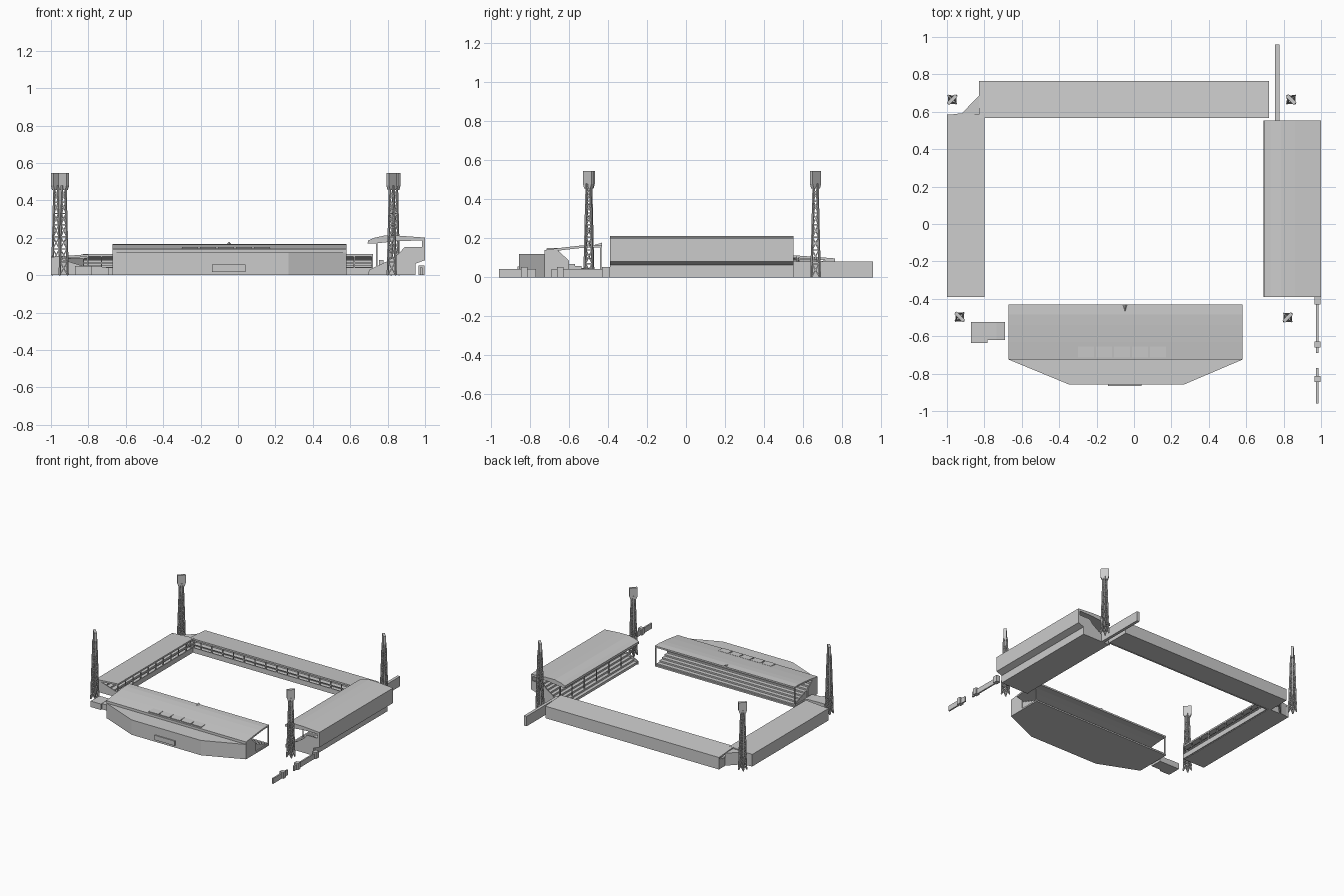
import bpy, bmesh, math
from mathutils import Vector, Matrix

if "Cube" in bpy.data.objects:
    bpy.data.objects.remove(bpy.data.objects["Cube"])


def make(name, verts, faces, smooth=False):
    me = bpy.data.meshes.new(name)
    bm = bmesh.new()
    vs = [bm.verts.new(v) for v in verts]
    for f in faces:
        bm.faces.new([vs[i] for i in f])
    bmesh.ops.recalc_face_normals(bm, faces=bm.faces[:])
    bm.to_mesh(me)
    bm.free()
    ob = bpy.data.objects.new(name, me)
    bpy.context.collection.objects.link(ob)
    return ob


def prism(name, pts, a, b, axis):
    """Extrude a 2D outline from a to b along the given axis."""
    put = {'x': lambda p, t: (t, p[0], p[1]),
           'y': lambda p, t: (p[0], t, p[1]),
           'z': lambda p, t: (p[0], p[1], t)}[axis]
    n = len(pts)
    verts = [put(p, a) for p in pts] + [put(p, b) for p in pts]
    faces = [list(range(n)), list(range(n, 2 * n))]
    faces += [[i, (i + 1) % n, (i + 1) % n + n, i + n] for i in range(n)]
    return make(name, verts, faces)


def box(name, x0, x1, y0, y1, z0, z1):
    return prism(name, [(x0, y0), (x1, y0), (x1, y1), (x0, y1)], z0, z1, 'z')


def terrace(u0, u1, z0, z1, n):
    """Stepped seating outline rising from u0 to u1, closed to the ground."""
    pts = [(u0, 0)]
    for i in range(n):
        z = z0 + (z1 - z0) * i / (n - 1)
        pts += [(u0 + (u1 - u0) * i / n, z), (u0 + (u1 - u0) * (i + 1) / n, z)]
    return pts + [(u1, 0)]


def sheet(top, t):
    """Roof outline: a top line thickened downwards by t."""
    return top + [(u, z - t) for u, z in reversed(top)]


def join(name, obs):
    bm = bmesh.new()
    for o in obs:
        bm.from_mesh(o.data)
        bpy.data.objects.remove(o)
    me = bpy.data.meshes.new(name)
    bm.to_mesh(me)
    bm.free()
    ob = bpy.data.objects.new(name, me)
    bpy.context.collection.objects.link(ob)
    return ob


# Main stand: rear building, seating, roof
prism('main_rear_building', [(-.67, -.715), (-.67, -.725), (-.35, -.857), (.27, -.857),
                             (.58, -.725), (.58, -.715)], 0, .12, 'z')
prism('main_seating', terrace(-.44, -.70, .022, .105, 8), -.66, .57, 'x')
box('main_base', -.67, .58, -.72, -.43, 0, .012)
prism('main_back_wall', [(-.725, .11), (-.70, .11), (-.70, .139), (-.725, .135)], -.67, .58, 'x')
prism('main_roof', sheet([(-.725, .14), (-.63, .153), (-.54, .163), (-.485, .167),
                          (-.43, .166)], .013), -.67, .58, 'x')
for i, x in enumerate((-.67, .572)):
    prism('main_end_wall_%d' % i, [(-.72, 0), (-.60, 0), (-.60, .085), (-.66, .14), (-.72, .13)],
          x, x + .008, 'x')
    box('main_roof_post_%d' % i, x, x + .008, -.442, -.434, 0, .16)
for i in range(5):
    x = -.30 + i * .0963
    prism('roof_dormer_%d' % i, [(-.715, .12), (-.655, .12), (-.655, .151), (-.715, .149)],
          x, x + .087, 'x')
make('roof_pediment', [(-.062, -.43, .164), (-.034, -.43, .164), (-.048, -.43, .178),
                       (-.048, -.475, .165)], [(0, 1, 2), (0, 2, 3), (1, 2, 3), (0, 1, 3)])
box('entrance_panel', -.14, .04, -.866, -.855, .018, .056)

# East stand: tall rear block overhanging its base
E0, E1 = -.39, .553
prism('east_roof', [(.693, .168), (.695, .185), (.73, .2), (.785, .212), (.86, .211), (1, .201),
                    (1, .185), (.86, .183), (.74, .17)], E0, E1, 'y')
prism('east_rear_wall', [(1, .19), (1, .08), (.95, .062), (.95, .078), (.985, .09), (.985, .19)],
      E0, E1, 'y')
prism('east_seating', terrace(.705, .95, .02, .13, 9), E0 + .008, E1 - .008, 'y')
prism('east_upper_floor', [(.93, .065), (.95, .065), (.988, .085), (.988, .13), (.93, .13)],
      E0 + .008, E1 - .008, 'y')
for i, y in enumerate((E0, E1 - .008)):
    prism('east_end_wall_%d' % i, [(.697, 0), (.95, 0), (.95, .062), (1, .08), (1, .15), (.89, .15),
                                   (.86, .115), (.80, .075), (.70, .028)], y, y + .008, 'y')
    box('east_roof_post_%d' % i, .738, .746, y, y + .008, 0, .18)
for i in range(1, 6):
    y = E0 + i * (E1 - E0) / 6
    box('east_inner_post_%d' % i, .738, .744, y, y + .006, .02, .18)


def low_stand(name, front, back, a, b, axis, bays):
    """Low roofed stand with columns along the pitch side."""
    s = 1 if back > front else -1
    prism(name + '_roof', sheet([(front, .112), (back, .097)], .013), a, b, axis)
    prism(name + '_back_wall', [(back, 0), (back, .09), (back - s * .012, .09), (back - s * .012, 0)],
          a, b, axis)
    prism(name + '_seating', terrace(front + s * .012, back - s * .01, .032, .078, 5), a, b, axis)
    prism(name + '_front_wall', [(front, 0), (front, .04), (front + s * .008, .04),
                                 (front + s * .008, 0)], a, b, axis)
    u = sorted((front, front + s * .007))
    for i in range(bays + 1):
        t = a + (b - a - .007) * i / bays
        prism('%s_column_%d' % (name, i), [(u[0], .03), (u[1], .03), (u[1], .102), (u[0], .102)],
              t, t + .007, axis)
    prism(name + '_front_rail', [(u[0], .062), (u[1], .062), (u[1], .067), (u[0], .067)], a, b, axis)


# North and west stands with the corner infill
low_stand('north_stand', .567, .765, -.83, .722, 'x', 16)
low_stand('west_stand', -.8, -1, -.39, .585, 'y', 10)
corner = [(-1, .583), (-.92, .592), (-.83, .685), (-.83, .57), (-.80, .57), (-.82, .56)]
prism('corner_roof', corner, .088, .1, 'z')
prism('corner_wall', [(-.995, .583), (-.92, .592), (-.83, .685), (-.83, .67), (-.912, .582),
                      (-.995, .573)], 0, .09, 'z')
for i, y in enumerate((-.39,)):
    prism('west_end_wall_%d' % i, [(-.8, 0), (-1, 0), (-1, .09), (-.96, .09), (-.8, .04)],
          y, y + .008, 'y')
prism('north_end_wall', [(.567, 0), (.765, 0), (.765, .09), (.72, .09), (.567, .04)],
      .714, .722, 'x')

# Boundary walls, gate piers and small outbuildings
box('north_boundary_wall', .753, .777, .55, .96, 0, .08)
for i, (y0, y1, p) in enumerate(((-.69, -.39, -.645), (-.96, -.77, -.83))):
    box('gate_wall_%d' % i, .974, .986, y0, y1, 0, .042)
    box('gate_pier_%d' % i, .964, .998, p - .016, p + .016, 0, .052)
box('gate_end_pier', .964, .998, -.43, -.39, 0, .052)
box('outbuilding', -.872, -.782, -.635, -.523, 0, .048)
prism('outbuilding_annex', [(-.782, 0), (-.69, 0), (-.69, .04), (-.735, .046), (-.782, .046)],
      -.62, -.523, 'y')


# Floodlight towers
def beam(p, q, w):
    p, q = Vector(p), Vector(q)
    d = q - p
    rot = d.to_track_quat('Z', 'Y').to_matrix()
    vs = [p + t * d + rot @ Vector((sx * w / 2, sy * w / 2, 0))
          for t in (0, 1) for sx, sy in ((-1, -1), (1, -1), (1, 1), (-1, 1))]
    return make('beam', vs, [(0, 1, 2, 3), (4, 5, 6, 7)] +
                [(i, (i + 1) % 4, (i + 1) % 4 + 4, i + 4) for i in range(4)])


def tower(name, cx, cy):
    levels = [0, .07, .14, .205, .27, .33, .39, .46]
    signs = [(-1, -1), (1, -1), (1, 1), (-1, 1)]

    def at(k, z):
        r = .021 - .011 * z / .46
        return (cx + signs[k % 4][0] * r, cy + signs[k % 4][1] * r, z)
    parts = []
    for k in range(4):
        parts.append(beam(at(k, 0), at(k, .48), .009))
        for z0, z1 in zip(levels, levels[1:]):
            parts += [beam(at(k, z1), at(k + 1, z1), .007),
                      beam(at(k, z0), at(k + 1, z1), .006), beam(at(k + 1, z0), at(k, z1), .006)]
    join(name + '_lattice', parts)
    # lamp panel turned to face the pitch centre
    head = prism(name + '_lamp_panel', [(-.022, .455), (.022, .455), (.031, .48), (.031, .545),
                                        (-.031, .545), (-.031, .48)], -.01, .01, 'y')
    ang = math.pi / 4 if cx * cy < 0 else -math.pi / 4
    head.data.transform(Matrix.Translation((cx, cy, 0)) @ Matrix.Rotation(ang, 4, 'Z'))


for name, x, y in (('northwest', -.972, .665), ('southwest', -.932, -.497),
                   ('northeast', .84, .665), ('southeast', .822, -.5)):
    tower(name + '_floodlight', x, y)
